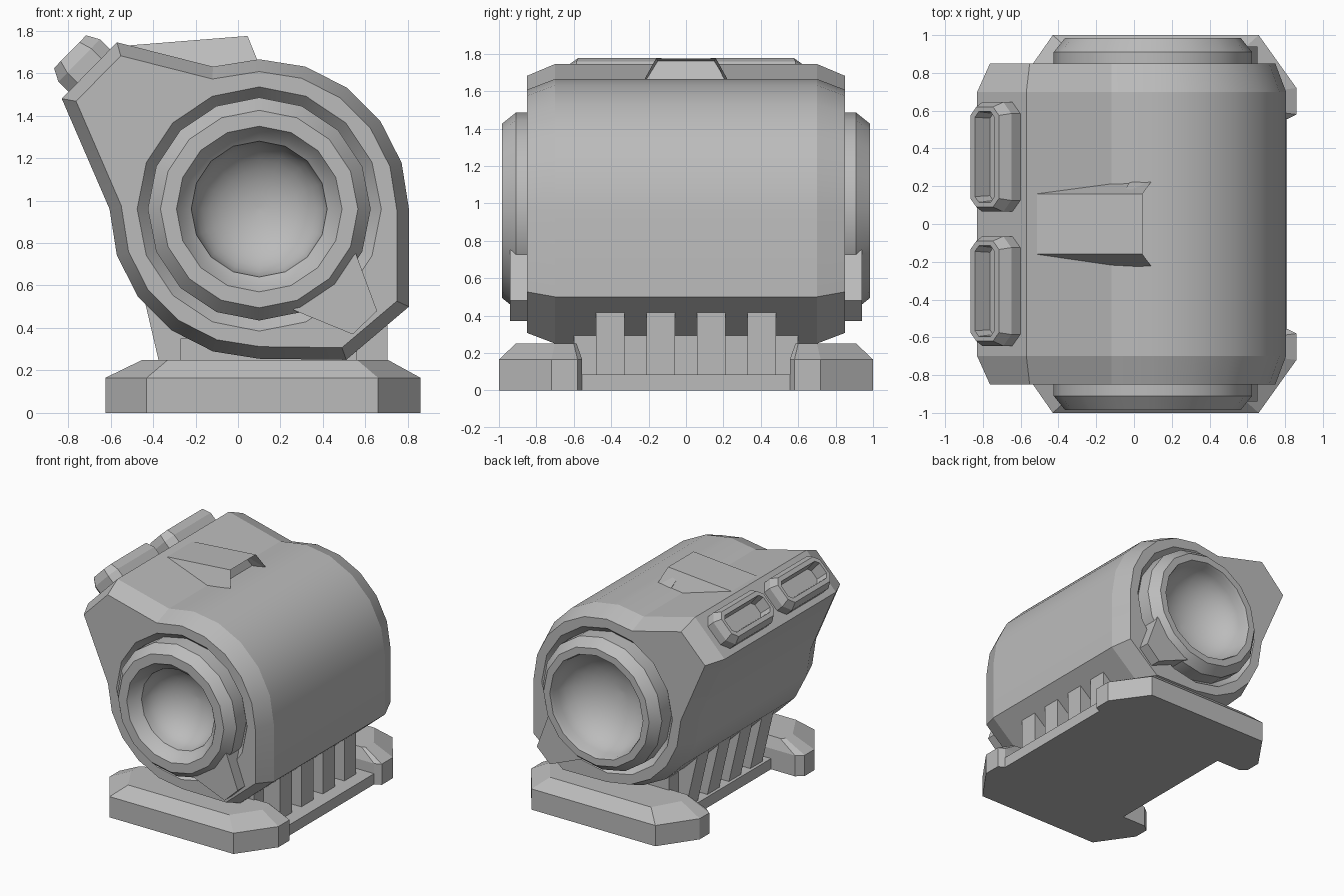
import bpy, bmesh
from math import sin, cos, radians, pi
from mathutils import Vector

if "Cube" in bpy.data.objects:
    bpy.data.objects.remove(bpy.data.objects["Cube"], do_unlink=True)

grey = bpy.data.materials.new("warm_grey")
grey.use_nodes = True
grey.diffuse_color = (0.5, 0.5, 0.5, 1)
grey.node_tree.nodes["Principled BSDF"].inputs["Base Color"].default_value = (0.5, 0.5, 0.5, 1)


def finish(name, bm):
    """Turn a bmesh into a grey object."""
    bmesh.ops.recalc_face_normals(bm, faces=bm.faces)
    mesh = bpy.data.meshes.new(name)
    bm.to_mesh(mesh)
    bm.free()
    mesh.materials.append(grey)
    ob = bpy.data.objects.new(name, mesh)
    bpy.context.collection.objects.link(ob)
    return ob


def loft_mesh(loops):
    """Join matching point loops into a closed skin."""
    bm = bmesh.new()
    rings = [[bm.verts.new(p) for p in loop] for loop in loops]
    n = len(rings[0])
    for a, b in zip(rings, rings[1:]):
        for i in range(n):
            j = (i + 1) % n
            bm.faces.new((a[i], a[j], b[j], b[i]))
    bm.faces.new(rings[0])
    bm.faces.new(rings[-1][::-1])
    return bm


def loft(name, loops):
    return finish(name, loft_mesh(loops))


def smooth(ob, angle):
    bpy.ops.object.select_all(action='DESELECT')
    bpy.context.view_layer.objects.active = ob
    ob.select_set(True)
    bpy.ops.object.shade_smooth_by_angle(angle=radians(angle))


def box(name, x0, x1, y0, y1, z0, z1):
    return loft(name, [[(x0, y0, z), (x1, y0, z), (x1, y1, z), (x0, y1, z)] for z in (z0, z1)])


def inset(points, d):
    """Offset a counter-clockwise outline inwards."""
    out = []
    for i, p in enumerate(points):
        a = (p - points[i - 1]).normalized()
        b = (points[(i + 1) % len(points)] - p).normalized()
        na, nb = Vector((-a.y, a.x)), Vector((-b.y, b.x))
        out.append(p + (na + nb) * d / (1 + na.dot(nb)))
    return out


CX, CZ = 0.1, 0.96


def lathe(name, profile, side):
    """Sixteen-sided turning about the barrel axis; profile is (radius, depth)."""
    return loft(name, [[(CX + r * sin(k * pi / 8), side * y, CZ + r * cos(k * pi / 8))
                        for k in range(16)] for r, y in profile])


# Housing: round barrel with a raised shoulder and a squared lower corner
def arc(a, b):
    return [Vector((CX + 0.705 * cos(radians(t)), CZ + 0.705 * sin(radians(t))))
            for t in range(a, b + 1, 18)]


outline = (arc(0, 108) + [Vector((-0.57, 1.745)), Vector((-0.83, 1.48))] + arc(180, 270)
           + [Vector((0.51, 0.25)), Vector((0.805, 0.5))])
small = inset(outline, 0.057)
housing = loft("housing", [[(p.x, y, p.y) for p in pts] for pts, y in
                           ((small, -0.85), (outline, -0.7), (outline, 0.7), (small, 0.85))])

# Tapered recess around each end ring
for side in (-1, 1):
    cutter = lathe("recess_cutter", [(0.575, 1.1), (0.575, 0.85), (0.525, 0.79),
                                     (0.45, 0.79), (0.45, 0.3)], side)
    cutter.hide_render = True
    mod = housing.modifiers.new("recess", 'BOOLEAN')
    mod.operation = 'DIFFERENCE'
    mod.solver = 'EXACT'
    mod.object = cutter
    bpy.context.view_layer.objects.active = housing
    bpy.ops.object.modifier_apply(modifier=mod.name)
    bpy.data.objects.remove(cutter, do_unlink=True)
smooth(housing, 19)


# End rings with bowl-shaped bores
def bowl(r, y, depth):
    return [(r * cos(radians(t)), y - depth * sin(radians(t))) for t in range(0, 90, 11)]


collar = [(0.525, 0.5), (0.525, 0.91), (0.465, 0.985)]
front = lathe("front_ring", collar + [(0.39, 0.985), (0.355, 0.93)] + bowl(0.32, 0.9, 0.25), -1)
back = lathe("back_ring", collar + [(0.41, 0.985)] + bowl(0.4, 0.96, 0.3), 1)
for ring in (front, back):
    smooth(ring, 30)

# Clip plates at the lower left of both ends
clip = [(0.555, 0.75), (0.655, 0.48), (0.54, 0.37), (0.26, 0.485)]
for side, label in ((-1, "front"), (1, "back")):
    loft(label + "_clip", [[(x, side * y, z) for x, z in clip] for y in (0.8, 0.94)])

# Scoop on top, open towards the left
bm = loft_mesh([[(-0.52, s * 0.16, 1.73), (0.045, s * 0.16, 1.775),
                 (0.1, s * 0.235, 1.64), (-0.115, s * 0.225, 1.6)] for s in (-1, 1)])
bmesh.ops.recalc_face_normals(bm, faces=bm.faces)
mouth = max(bm.faces, key=lambda f: f.normal.x)
bmesh.ops.inset_individual(bm, faces=[mouth], thickness=0.018)
bmesh.ops.translate(bm, verts=mouth.verts, vec=(-0.12, 0, 0))
finish("top_scoop", bm)

# Two slotted vents on the slanted shoulder
along, out = Vector((0.7, 0, 0.714)), Vector((-0.714, 0, 0.7))
origin = Vector((-0.705, 0, 1.617))


def octagon(cy, hu, hy, cut, h):
    quarter = [(hu, hy - cut), (hu - cut, hy), (cut - hu, hy), (-hu, hy - cut)]
    return [origin + along * u + Vector((0, cy + v, 0)) + out * h
            for u, v in quarter + [(-a, -b) for a, b in quarter]]


for cy, label in ((-0.355, "front"), (0.355, "back")):
    loft(label + "_vent", [octagon(cy, *s) for s in (
        (0.14, 0.29, 0.06, -0.04), (0.14, 0.29, 0.06, 0.06), (0.108, 0.265, 0.045, 0.12),
        (0.074, 0.24, 0.03, 0.12), (0.062, 0.23, 0.025, 0.02))])

# Foot bars with cut corners and sloped shoulders
foot = [(-0.43, 1), (0.66, 1), (0.86, 0.72), (0.86, 0.58), (0.81, 0.555),
        (-0.57, 0.555), (-0.625, 0.6), (-0.625, 0.72)]
foot_top = [(-0.33, 0.91), (0.56, 0.91), (0.705, 0.7), (0.705, 0.6), (0.68, 0.585),
            (-0.42, 0.585), (-0.45, 0.61), (-0.45, 0.7)]
for side, label in ((-1, "front"), (1, "back")):
    loft(label + "_foot", [[(x, side * y, z) for x, y in pts] for pts, z in
                           ((foot, 0), (foot, 0.165), (foot_top, 0.25))])

# Base plate and pedestal under the housing
box("base_plate", -0.36, 0.81, -0.57, 0.57, 0, 0.085)
box("pedestal", -0.27, 0.56, -0.6, 0.6, 0.05, 0.35)

# Upright ribs on the left, slanted ribs on the right
for i in range(4):
    y = -0.405 + 0.27 * i
    box("left_rib", 0.5, 0.705, y - 0.075, y + 0.075, 0.06, 0.45)
    rib = [(-0.33, 0.06), (-0.2, 0.06), (-0.2, 0.45), (-0.44, 0.53)]
    loft("right_rib", [[(x, y + w, z) for x, z in rib] for w in (-0.075, 0.075)])
